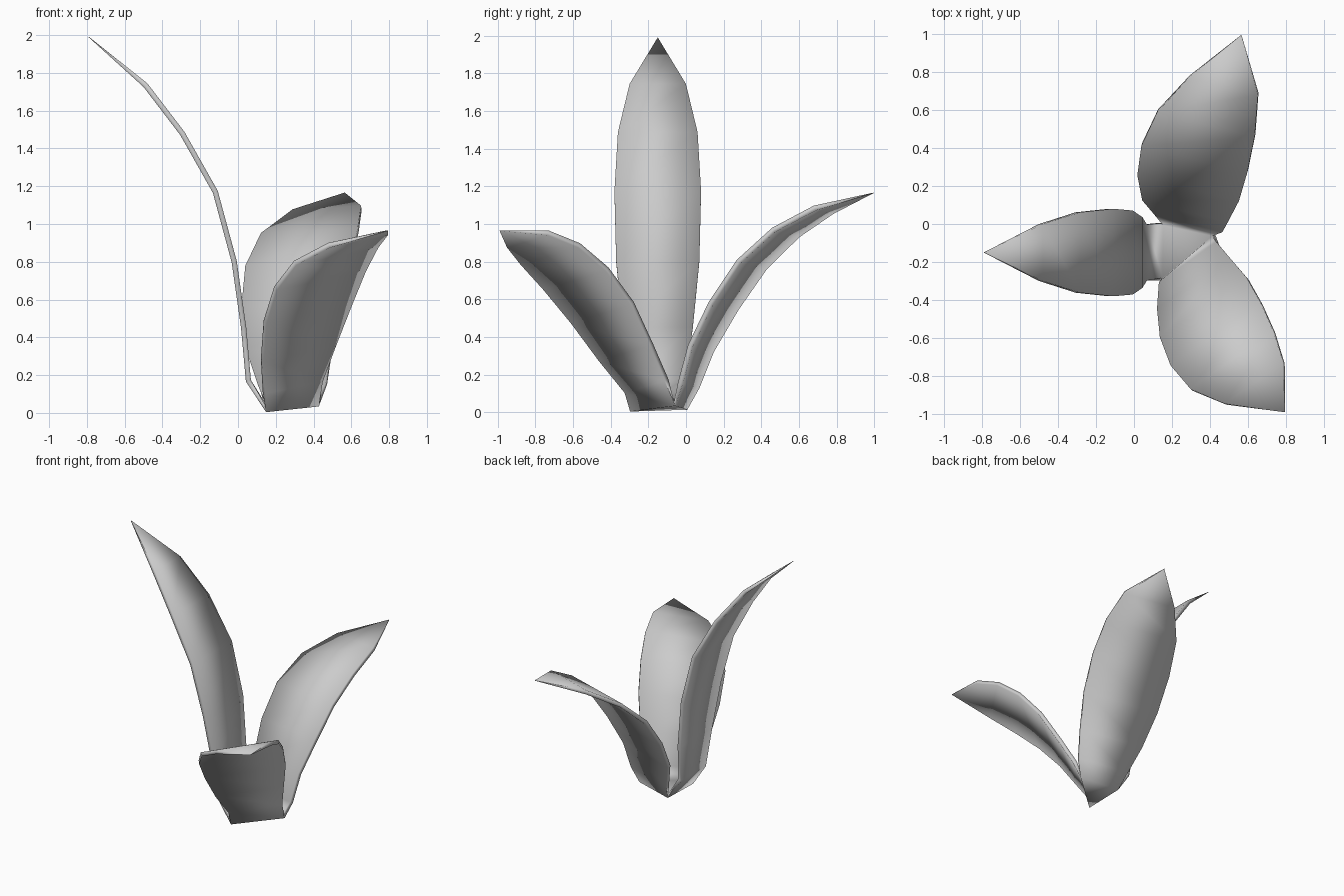
import bpy, bmesh
from mathutils import Vector

if "Cube" in bpy.data.objects:
    bpy.data.objects.remove(bpy.data.objects["Cube"])

# Shared leaf outline: width of each row as a share of the widest row
TAPER = [0.64, 0.81, 0.96, 1.0, 0.92, 0.65]

bm = bmesh.new()
tips = []


def leaf(start, end, side, width, spine):
    """Grow a leaf from a base edge along its spine to a pointed tip."""
    side = Vector(side).normalized()
    a, b = start, end
    for point, share in zip(spine, TAPER):
        half = side * width * share / 2
        c = bm.verts.new(Vector(point) - half)
        d = bm.verts.new(Vector(point) + half)
        bm.faces.new((a, b, d, c))
        a, b = c, d
    tip = bm.verts.new(spine[-1])
    bm.faces.new((a, b, tip))
    tips.append(tip)


# Triangular base joining the three leaves
right = bm.verts.new((0.42, -0.06, 0.045))
back = bm.verts.new((0.15, 0.0, 0.025))
front = bm.verts.new((0.15, -0.29, 0.016))
bm.faces.new((right, back, front))

# Tall leaf leaning left
leaf(front, back, (0, 1, 0), 0.46,
     [(x, -0.15, z) for x, z in ((0.055, 0.17), (0.03, 0.45), (-0.02, 0.8),
                                 (-0.12, 1.17), (-0.295, 1.48), (-0.49, 1.735),
                                 (-0.79, 1.99))])

# Back leaf
leaf(back, right, (0.555, -0.14, 0.03), 0.575,
     [(0.29, 0.015, 0.145), (0.272, 0.08, 0.34), (0.288, 0.2, 0.565),
      (0.32, 0.35, 0.785), (0.38, 0.53, 0.955), (0.472, 0.73, 1.075),
      (0.565, 0.995, 1.165)])

# Front leaf
leaf(right, front, (-0.47, -0.33, -0.1), 0.585,
     [(0.29, -0.21, 0.14), (0.32, -0.32, 0.32), (0.37, -0.445, 0.53),
      (0.435, -0.585, 0.71), (0.52, -0.72, 0.84), (0.635, -0.84, 0.92),
      (0.795, -0.99, 0.965)])

bmesh.ops.recalc_face_normals(bm, faces=bm.faces)
for face in bm.faces:
    face.smooth = True
bm.verts.index_update()
tip_ids = [v.index for v in tips]

mesh = bpy.data.meshes.new("leaf_cluster")
bm.to_mesh(mesh)
bm.free()
plant = bpy.data.objects.new("leaf_cluster", mesh)
bpy.context.collection.objects.link(plant)

# Leaf thickness, thinning to the tips
group = plant.vertex_groups.new(name="thickness")
group.add(range(len(mesh.vertices)), 1.0, 'REPLACE')
group.add(tip_ids, 0.0, 'REPLACE')
solid = plant.modifiers.new("thickness", 'SOLIDIFY')
solid.thickness = 0.028
solid.offset = 0
solid.vertex_group = group.name
solid.thickness_vertex_group = 0.1
